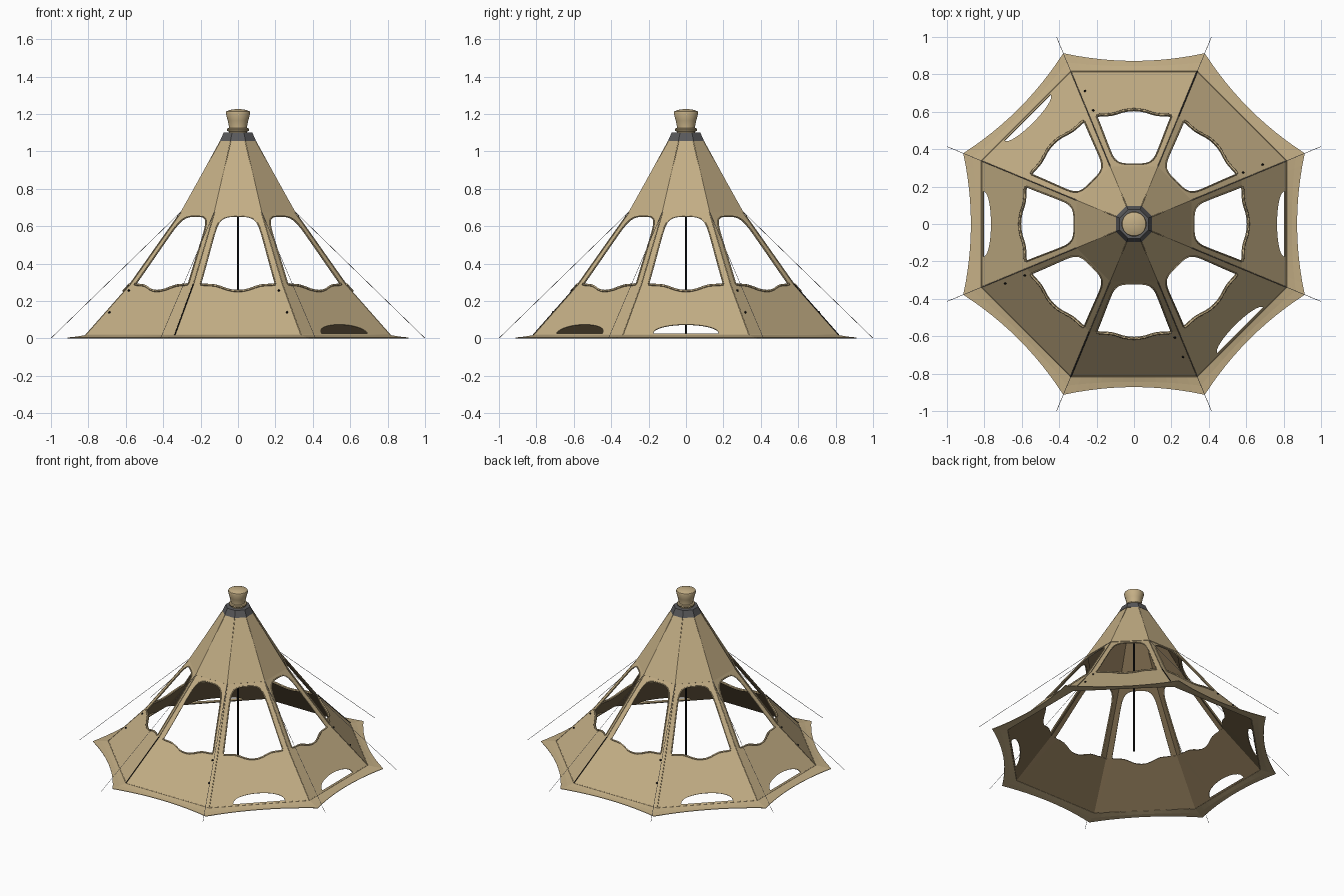
import bpy, bmesh, math
from mathutils import Matrix, Vector

if "Cube" in bpy.data.objects:
    bpy.data.objects.remove(bpy.data.objects["Cube"])

TAN = math.tan(math.pi / 8)
COS = math.cos(math.pi / 8)
# wall profile: (distance of the flat side from the axis, height)
BASE, SILL, EAVE, NECK = (0.815, 0.018), (0.575, 0.29), (0.30, 0.68), (0.092, 1.06)


def material(name, rgb):
    m = bpy.data.materials.new(name)
    m.diffuse_color = (*rgb, 1)
    m.use_nodes = True
    m.node_tree.nodes["Principled BSDF"].inputs["Base Color"].default_value = m.diffuse_color
    return m


CANVAS = material("tan canvas", (0.55, 0.425, 0.235))
LINING = material("dark brown lining", (0.19, 0.135, 0.07))
GREY = material("dark grey collar", (0.10, 0.10, 0.105))
BLACK = material("black", (0.008, 0.008, 0.008))
ROPE = material("grey rope", (0.30, 0.30, 0.33))


def finish(name, bm, mat, thickness=0, inner=None):
    """Make an object; thick cloth may have a second colour on its inside."""
    me = bpy.data.meshes.new(name)
    bm.to_mesh(me)
    bm.free()
    ob = bpy.data.objects.new(name, me)
    bpy.context.collection.objects.link(ob)
    me.materials.append(mat)
    if thickness:
        s = ob.modifiers.new("thickness", 'SOLIDIFY')
        s.thickness = thickness
        s.offset = -1
        if inner:
            me.materials.append(inner)
            s.material_offset = 1
    return ob


def turn(k):
    """Rotation taking the +x side to side k of the octagon."""
    return Matrix.Rotation(k * math.pi / 4, 4, 'Z')


def on_wall(u, z, lift=0):
    """Point on the +x side at sideways offset u and height z."""
    for (a0, z0), (a1, z1) in ((BASE, SILL), (SILL, EAVE), (EAVE, NECK)):
        if z <= z1:
            break
    return Vector((a0 + (a1 - a0) * (z - z0) / (z1 - z0) + lift, u, z + lift * 0.8))


def corner(p):
    return p[0] * TAN, p[1]


def mirrored(half):
    """Right half outline -> full outline, left to right."""
    return [(-u, z) for u, z in reversed(half) if u > 0] + half


def add_panel(bm, loops, k):
    """Fill an outline (plus holes) lying on one wall side."""
    edges = []
    for loop in loops:
        vs = [bm.verts.new(turn(k) @ on_wall(u, z)) for u, z in loop]
        edges += [bm.edges.new((vs[i - 1], vs[i])) for i in range(len(vs))]
    out = turn(k) @ Vector((1, 0, 0.6))
    res = bmesh.ops.triangle_fill(bm, use_beauty=True, edges=edges, normal=out)
    for f in res["geom"]:
        if isinstance(f, bmesh.types.BMFace):
            f.normal_update()
            if f.normal.dot(out) < 0:
                f.normal_flip()


def select_only(ob):
    bpy.ops.object.select_all(action='DESELECT')
    ob.select_set(True)
    bpy.context.view_layer.objects.active = ob


def tubes(name, paths, radius, mat, cyclic=False):
    cu = bpy.data.curves.new(name, 'CURVE')
    cu.dimensions = '3D'
    cu.bevel_depth = radius
    cu.bevel_resolution = 0
    cu.use_fill_caps = True
    for path in paths:
        sp = cu.splines.new('POLY')
        sp.points.add(len(path) - 1)
        for p, co in zip(sp.points, path):
            p.co = (*co, 1)
        sp.use_cyclic_u = cyclic
    cu.materials.append(mat)
    ob = bpy.data.objects.new(name, cu)
    bpy.context.collection.objects.link(ob)
    select_only(ob)
    bpy.ops.object.convert(target='MESH')


def lathe(name, profile, sides, mat, smooth=False):
    bm = bmesh.new()
    rings = []
    for r, z in profile:
        rings.append([bm.verts.new((r * math.cos(a), r * math.sin(a), z)) for a in
                      (2 * math.pi * (i + 0.5) / sides for i in range(sides))])
    for lo, hi in zip(rings, rings[1:]):
        for i in range(sides):
            bm.faces.new((lo[i - 1], lo[i], hi[i], hi[i - 1]))
    bm.faces.new(rings[-1])
    bm.faces.new(rings[0][::-1])
    ob = finish(name, bm, mat)
    if smooth:
        select_only(ob)
        bpy.ops.object.shade_smooth_by_angle(angle=math.radians(35))


# window outline: dipping sill below, rounded arch above
sill = mirrored([(0, 0.254), (0.03, 0.256), (0.06, 0.263), (0.09, 0.274),
                 (0.12, 0.283), (0.15, 0.286), (0.18, 0.287), (0.2, 0.29)])
arch = mirrored([(0, 0.653), (0.04, 0.652), (0.065, 0.647), (0.085, 0.637), (0.102, 0.618),
                 (0.115, 0.592), (0.127, 0.555), (0.145, 0.49), (0.172, 0.39), (0.2, 0.29)])
vent = [(0.175 * math.cos(a), 0.027 + 0.048 * math.sin(a) ** 0.9) for a in
        (math.pi * i / 16 for i in range(16))] + [(-0.175, 0.027)]

# lower wall, four sides with vents, and window legs
wall, legs = bmesh.new(), bmesh.new()
(bu, bz), (su, sz), (eu, ez) = corner(BASE), corner(SILL), corner(EAVE)
for k in range(8):
    low = [(-bu, bz), (bu, bz), (su, sz)] + sill[::-1] + [(-su, sz)]
    add_panel(wall, [low, vent] if k % 4 in (0, 3) else [low], k)
    add_panel(legs, [[(su, sz), (eu, ez), (-eu, ez), (-su, sz)] + arch], k)
for bm in (wall, legs):
    bmesh.ops.remove_doubles(bm, verts=bm.verts, dist=0.0005)
finish("lower_wall", wall, CANVAS, 0.005, LINING)
finish("window_wall", legs, CANVAS, 0.005, LINING)

# upper cone with a slightly overlapping hem
bm = bmesh.new()
for k in range(8):
    pts = [(0.308, -1, 0.674), (0.308, 1, 0.674), (NECK[0], 1, NECK[1]), (NECK[0], -1, NECK[1])]
    bm.faces.new([bm.verts.new(turn(k) @ Vector((a, s * a * TAN, z))) for a, s, z in pts])
bmesh.ops.remove_doubles(bm, verts=bm.verts, dist=0.0005)
finish("upper_cone", bm, CANVAS, 0.006, LINING)

# scalloped ground skirt
bm = bmesh.new()
N = 12
for k in range(8):
    rows = []
    for i in range(N + 1):
        t = 2 * i / N - 1
        a = 0.872 + 0.041 * t * t
        rows.append([bm.verts.new(turn(k) @ Vector(p)) for p in (
            (BASE[0], t * bu, bz), ((BASE[0] + a) / 2, t * (bu + 0.913 * TAN) / 2, 0.010),
            (a, t * 0.913 * TAN, 0.005))])
    for p, q in zip(rows, rows[1:]):
        for j in range(2):
            bm.faces.new((p[j], p[j + 1], q[j + 1], q[j]))
bmesh.ops.remove_doubles(bm, verts=bm.verts, dist=0.0005)
finish("ground_skirt", bm, CANVAS, 0.004)


def at_corner(k, a, z):
    return turn(k + 0.5) @ Vector((a / COS, 0, z))


# piping around windows, along corners and around the base
tubes("window_arch_trim", [[turn(k) @ on_wall(u, z, 0.001) for u, z in arch]
                           for k in range(8)], 0.004, CANVAS)
tubes("window_sill_trim", [[turn(k) @ on_wall(u, z - 0.003, 0.004) for u, z in sill]
                           for k in range(8)], 0.006, CANVAS)
tubes("corner_seams", [[at_corner(k, *p) for p in (BASE, SILL, EAVE, NECK)] for k in range(8)],
      0.0025, CANVAS)
tubes("base_seam", [[at_corner(k, *BASE) for k in range(8)]], 0.0025, CANVAS, cyclic=True)

# zips on two opposite corners
tubes("zips", [[at_corner(k, a + 0.002, z) for a, z in (BASE, SILL)] for k in (1, 5)],
      0.0035, BLACK)

# guy ropes from the eave corners to the ground
tubes("guy_ropes", [[at_corner(k, 0.302, 0.68), at_corner(k, 0.998, 0.003)] for k in range(8)],
      0.0013, ROPE)

# small toggles beside four corners
bm = bmesh.new()
for k, s in ((6, 1), (2, 1), (1, -1), (5, -1)):
    for u, z in ((0.218, 0.255), (0.262, 0.138)):
        bmesh.ops.create_icosphere(bm, subdivisions=1, radius=0.007,
                                   matrix=Matrix.Translation(turn(k) @ on_wall(s * u, z, 0.002)))
finish("toggles", bm, BLACK)

# centre pole
lathe("centre_pole", [(0.0065, 0.004), (0.0065, 1.1)], 8, BLACK)

# collar and flared chimney cap
lathe("neck_collar", [(0.097 / COS, 1.055), (0.077 / COS, 1.1)], 8, GREY)
lathe("cap_cord", [(0.045, 1.106), (0.058, 1.109), (0.061, 1.116), (0.058, 1.123), (0.045, 1.126)],
      16, CANVAS, True)
lathe("chimney_cap", [(0.05, 1.098), (0.046, 1.118), (0.056, 1.165), (0.067, 1.205),
                      (0.064, 1.214), (0.045, 1.222), (0.015, 1.226)], 16, CANVAS, True)
